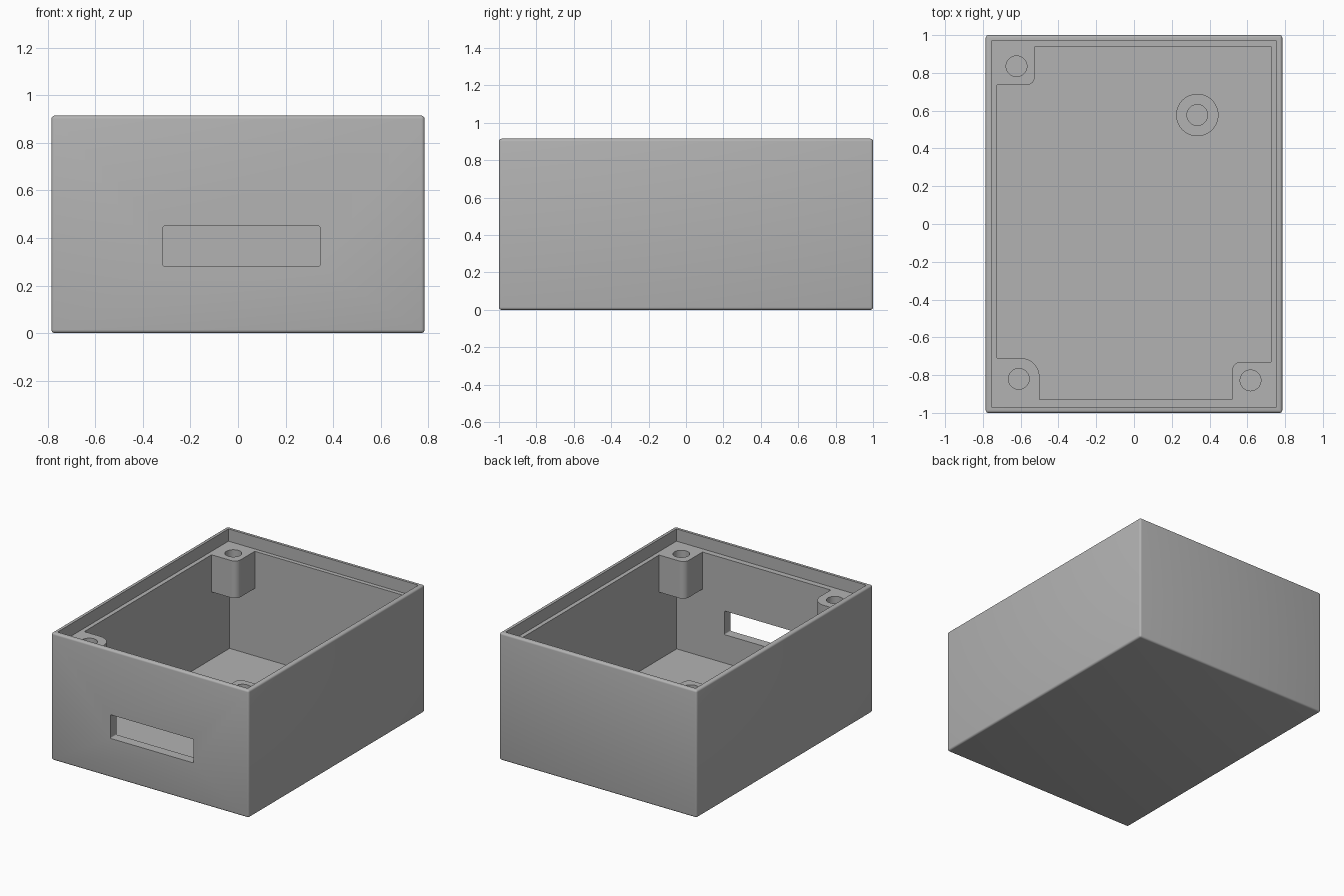
import bpy, bmesh, math
from mathutils import Vector

if "Cube" in bpy.data.objects:
    bpy.data.objects.remove(bpy.data.objects["Cube"], do_unlink=True)

GREY = bpy.data.materials.new("plain grey")
GREY.use_nodes = True
GREY.diffuse_color = (0.45, 0.45, 0.45, 1)
GREY.node_tree.nodes["Principled BSDF"].inputs["Base Color"].default_value = GREY.diffuse_color

TOP, LEDGE, FLOOR = 0.915, 0.827, 0.076
WALL_X, FRONT_Y, BACK_Y = 0.725, -0.93, 0.94
HOLE_R = 0.055


def finish(name, bm):
    bmesh.ops.recalc_face_normals(bm, faces=bm.faces)
    mesh = bpy.data.meshes.new(name)
    bm.to_mesh(mesh)
    bm.free()
    mesh.materials.append(GREY)
    obj = bpy.data.objects.new(name, mesh)
    bpy.context.collection.objects.link(obj)
    return obj


def box(name, lo, hi, bevel=0, axis=None):
    """Box between two corners, with all edges (or those along one axis) rounded."""
    lo, hi = Vector(lo), Vector(hi)
    bm = bmesh.new()
    bmesh.ops.create_cube(bm, size=1)
    for v in bm.verts:
        v.co = (lo + hi) / 2 + v.co * (hi - lo)
    if bevel:
        edges = [e for e in bm.edges if axis is None
                 or abs((e.verts[0].co - e.verts[1].co).normalized()[axis]) > 0.9]
        bmesh.ops.bevel(bm, geom=edges, offset=bevel, segments=4,
                        profile=0.5, affect='EDGES')
    return finish(name, bm)


def cylinder(name, x, y, z0, z1, r):
    bm = bmesh.new()
    bmesh.ops.create_cone(bm, cap_ends=True, segments=48, radius1=r, radius2=r, depth=z1 - z0)
    bmesh.ops.translate(bm, verts=bm.verts, vec=(x, y, (z0 + z1) / 2))
    return finish(name, bm)


def cut(obj, cutter):
    cutter.hide_render = True
    mod = obj.modifiers.new("cut", 'BOOLEAN')
    mod.operation, mod.solver, mod.object = 'DIFFERENCE', 'EXACT', cutter
    bpy.context.view_layer.objects.active = obj
    bpy.ops.object.modifier_apply(modifier=mod.name)
    bpy.data.objects.remove(cutter, do_unlink=True)


def smooth(obj):
    bpy.ops.object.select_all(action='DESELECT')
    obj.select_set(True)
    bpy.context.view_layer.objects.active = obj
    bpy.ops.object.shade_smooth_by_angle(angle=math.radians(30))


# Open box with a stepped rim and a slot in the front wall
case = box("case", (-0.785, -1, 0), (0.785, 1, TOP), bevel=0.014)
cut(case, box("cavity", (-WALL_X, FRONT_Y, FLOOR), (WALL_X, BACK_Y, 1.2)))
cut(case, box("lid_recess", (-0.755, -0.97, LEDGE), (0.755, 0.97, 1.2)))
cut(case, box("slot", (-0.315, -1.1, 0.28), (0.345, -0.8, 0.45), bevel=0.007, axis=1))
smooth(case)


def corner_post(name, wall, free, radius, hole):
    """Short post hanging in a corner, rounded on its free vertical edge."""
    z0 = 0.56
    (wx, wy), (fx, fy) = wall, free
    sx, sy = math.copysign(1, fx - wx), math.copysign(1, fy - wy)
    cx, cy = fx - sx * radius, fy - sy * radius
    outline = [(wx, wy), (fx, wy)]
    for i in range(13):
        a = math.pi / 2 * i / 12
        outline.append((cx + sx * radius * math.cos(a), cy + sy * radius * math.sin(a)))
    outline.append((wx, fy))
    bm = bmesh.new()
    face = bm.faces.new([bm.verts.new((x, y, z0)) for x, y in outline])
    ext = bmesh.ops.extrude_face_region(bm, geom=[face], use_keep_orig=True)
    bmesh.ops.translate(bm, vec=(0, 0, LEDGE - z0),
                        verts=[g for g in ext["geom"] if isinstance(g, bmesh.types.BMVert)])
    post = finish(name, bm)
    cut(post, cylinder("screw_hole", *hole, z0 + 0.05, 1, HOLE_R))
    smooth(post)


# Lid screw posts in three corners
corner_post("back_right_post", (-WALL_X, BACK_Y), (-0.525, 0.735), 0.045, (-0.622, 0.835))
corner_post("front_right_post", (-WALL_X, FRONT_Y), (-0.5, -0.71), 0.1, (-0.61, -0.82))
corner_post("front_left_post", (WALL_X, FRONT_Y), (0.52, -0.73), 0.045, (0.617, -0.828))

# Round standoff on the floor
standoff = cylinder("standoff", 0.335, 0.577, FLOOR, 0.21, 0.112)
cut(standoff, cylinder("standoff_hole", 0.335, 0.577, FLOOR + 0.02, 0.4, HOLE_R))
smooth(standoff)
